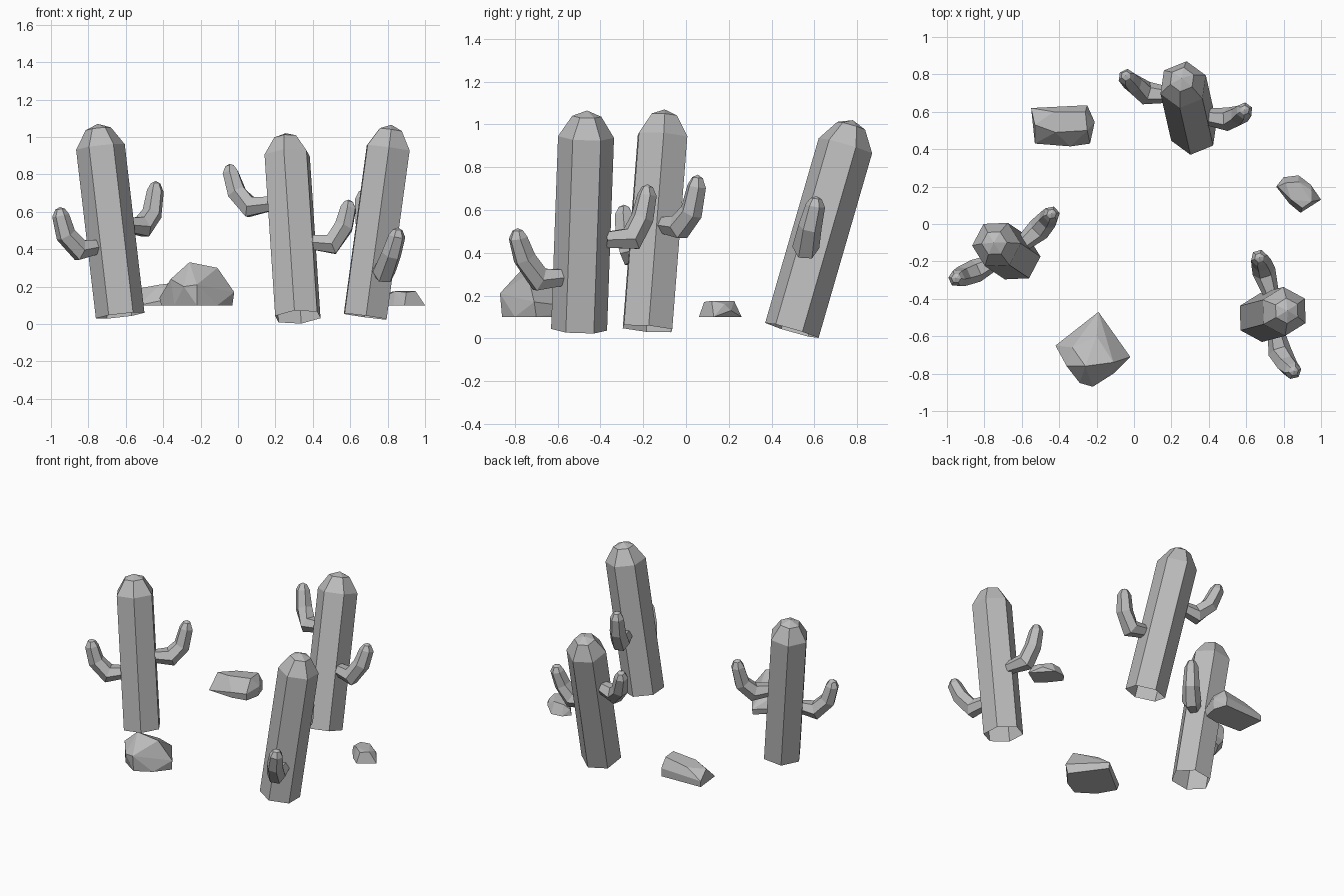
import bpy, bmesh, math
from mathutils import Vector

cube = bpy.data.objects.get("Cube")
if cube:
    bpy.data.objects.remove(cube, do_unlink=True)

grey = bpy.data.materials.new("stone grey")
grey.use_nodes = True
grey.diffuse_color = (0.5, 0.5, 0.5, 1)
grey.node_tree.nodes["Principled BSDF"].inputs["Base Color"].default_value = (0.5, 0.5, 0.5, 1)


def finish(name, bm):
    bmesh.ops.recalc_face_normals(bm, faces=bm.faces)
    mesh = bpy.data.meshes.new(name)
    bm.to_mesh(mesh)
    bm.free()
    mesh.materials.append(grey)
    bpy.context.collection.objects.link(bpy.data.objects.new(name, mesh))


def hex_tube(name, path, radii, side, turn=0):
    """Six-sided tube, open at the start and closed to a point at the last path point."""
    bm = bmesh.new()
    pts = [Vector(p) for p in path]
    rings = []
    for i, r in enumerate(radii):
        before = (pts[i] - pts[max(i - 1, 0)]).normalized()
        after = (pts[i + 1] - pts[i]).normalized()
        normal = (before + after).normalized()
        u = (side - normal * side.dot(normal)).normalized()
        v = normal.cross(u)
        angles = [math.radians(turn + 60 * k) for k in range(6)]
        rings.append([bm.verts.new(pts[i] + r * (u * math.cos(a) + v * math.sin(a))) for a in angles])
    for low, high in zip(rings, rings[1:]):
        for k in range(6):
            n = (k + 1) % 6
            bm.faces.new((low[k], low[n], high[n], high[k]))
    tip = bm.verts.new(pts[-1])
    for k in range(6):
        bm.faces.new((rings[-1][k], rings[-1][(k + 1) % 6], tip))
    finish(name, bm)


def trunk(name, base, top, turn):
    base, top = Vector(base), Vector(top)
    axis = (top - base).normalized()
    path = [base, top - axis * 0.125, top - axis * 0.027, top]
    hex_tube(name, path, [0.131, 0.131, 0.068], Vector((1, 0, 0)), turn)


def arm(name, root, elbow, bend, shoulder, tip):
    shoulder, tip = Vector(shoulder), Vector(tip)
    out = Vector(elbow) - Vector(root)
    side = out.cross(Vector((0, 0, 1)))
    path = [root, elbow, bend, shoulder, shoulder.lerp(tip, 0.75), tip]
    hex_tube(name, path, [0.042, 0.063, 0.055, 0.046, 0.026], side)


def rock(name, floor, upper):
    """Faceted boulder wrapped around a flat footprint and a few raised corners."""
    bm = bmesh.new()
    for x, y in floor:
        bm.verts.new((x, y, 0.1))
    for p in upper:
        bm.verts.new(p)
    hull = bmesh.ops.convex_hull(bm, input=bm.verts)
    loose = [v for v in hull["geom_interior"] + hull["geom_unused"] if isinstance(v, bmesh.types.BMVert)]
    bmesh.ops.delete(bm, geom=list(set(loose)), context='VERTS')
    bmesh.ops.dissolve_limit(bm, angle_limit=0.1, verts=bm.verts, edges=bm.edges)
    finish(name, bm)


# Left and right are the model's own sides
trunk("right_cactus_trunk", (-.63, -.18, .045), (-.75, -.1, 1.07), 2)
arm("right_cactus_outer_arm", (-.74, -.2, .415), (-.845, -.25, .395), (-.92, -.28, .475),
    (-.948, -.29, .58), (-.952, -.29, .625))
arm("right_cactus_inner_arm", (-.6, -.11, .53), (-.51, -.03, .52), (-.46, .025, .59),
    (-.442, .05, .71), (-.44, .055, .765))

trunk("rear_cactus_trunk", (.32, .495, .037), (.255, .78, 1.02), 22)
arm("rear_cactus_right_arm", (.19, .69, .645), (.065, .7, .625), (-.005, .75, .7),
    (-.04, .785, .81), (-.045, .795, .855))
arm("rear_cactus_left_arm", (.37, .575, .44), (.5, .56, .425), (.565, .58, .52),
    (.59, .605, .62), (.592, .61, .665))

trunk("left_cactus_trunk", (.68, -.5, .04), (.82, -.463, 1.065), 32)
arm("left_cactus_back_arm", (.735, -.38, .46), (.695, -.255, .465), (.68, -.205, .56),
    (.67, -.182, .67), (.67, -.18, .72))
arm("left_cactus_front_arm", (.755, -.56, .285), (.78, -.685, .275), (.82, -.755, .375),
    (.85, -.785, .47), (.855, -.787, .515))

# Boulders
rock("front_boulder",
     [(-.41, -.66), (-.19, -.48), (-.03, -.7), (-.11, -.8), (-.22, -.86), (-.34, -.78)],
     [(-.42, -.65, .14), (-.19, -.47, .14), (-.02, -.71, .17), (-.22, -.87, .21), (-.29, -.85, .2),
      (-.36, -.76, .24), (-.26, -.76, .33), (-.11, -.74, .3), (-.2, -.6, .24), (-.33, -.66, .25)])
rock("rear_boulder",
     [(-.55, .62), (-.25, .63), (-.22, .54), (-.24, .44), (-.34, .42), (-.53, .43)],
     [(-.55, .62, .14), (-.25, .635, .16), (-.21, .545, .17), (-.34, .415, .14), (-.235, .43, .15),
      (-.53, .53, .19), (-.43, .6, .2), (-.26, .6, .23), (-.25, .5, .23), (-.42, .49, .21)])
rock("small_stone",
     [(.76, .2), (.8, .25), (.88, .26), (1, .13), (.89, .06), (.83, .11)],
     [(.77, .2, .14), (.81, .22, .17), (.88, .225, .175), (.95, .18, .16), (.95, .12, .175),
      (.9, .085, .17), (.84, .13, .175), (.945, .21, .13)])
